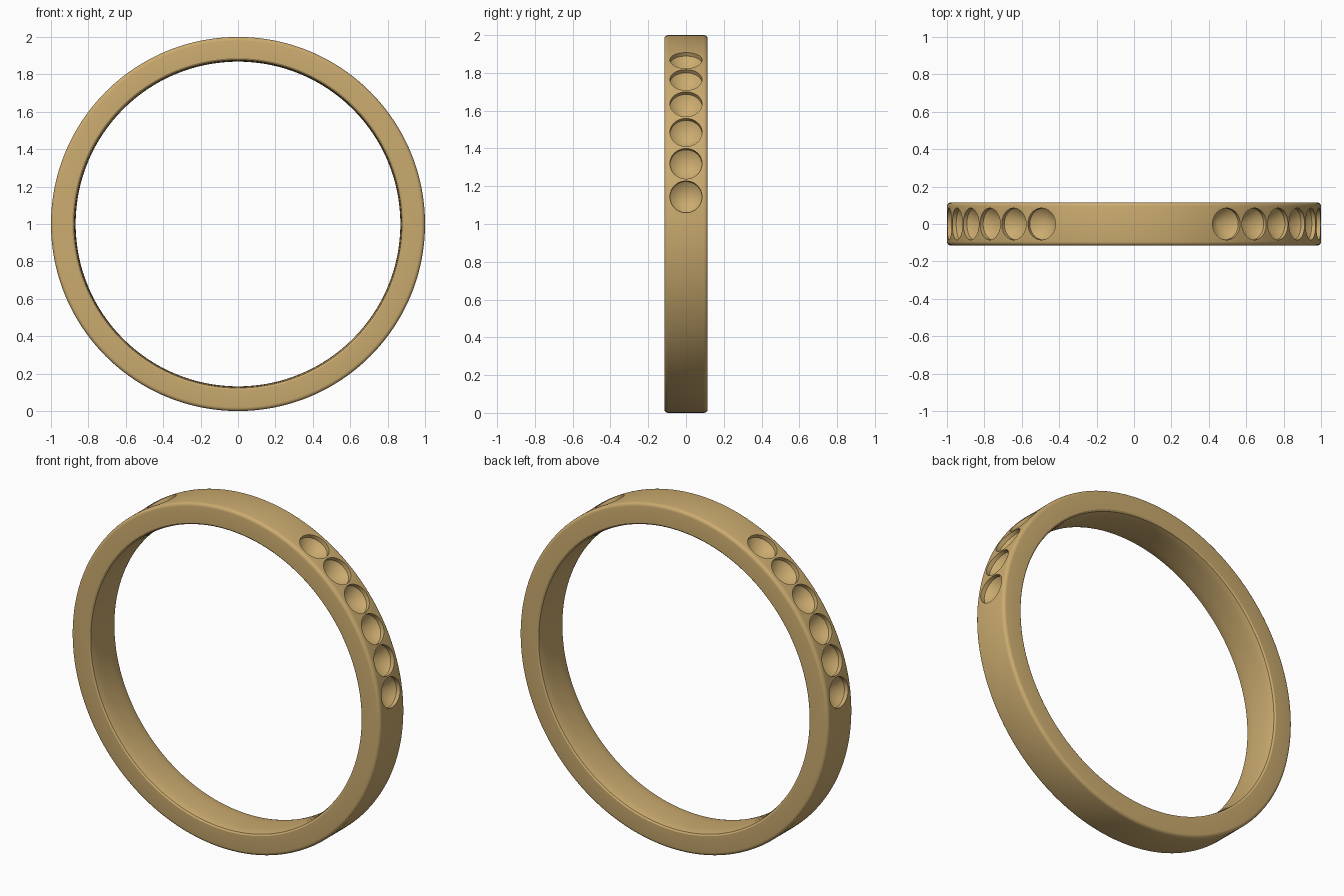
import bpy, bmesh
from math import sin, cos, pi, radians
from mathutils import Matrix, Vector

if "Cube" in bpy.data.objects:
    bpy.data.objects.remove(bpy.data.objects["Cube"])

SEG = 192
CENTER = Vector((0, 0, 1))


def make_object(name, bm):
    bmesh.ops.recalc_face_normals(bm, faces=bm.faces)
    me = bpy.data.meshes.new(name)
    bm.to_mesh(me)
    bm.free()
    ob = bpy.data.objects.new(name, me)
    bpy.context.collection.objects.link(ob)
    return ob


def lathe(bm, profile, seg, matrix, closed):
    """Spin (radius, height) points around the local z axis."""
    rings = []
    for r, h in profile:
        if r == 0:
            rings.append([bm.verts.new(matrix @ Vector((0, 0, h)))] * seg)
        else:
            rings.append([bm.verts.new(matrix @ Vector((r * cos(2 * pi * i / seg), r * sin(2 * pi * i / seg), h)))
                          for i in range(seg)])
    n = len(rings)
    for k in range(n if closed else n - 1):
        a, b = rings[k], rings[(k + 1) % n]
        for i in range(seg):
            j = (i + 1) % seg
            bm.faces.new(list(dict.fromkeys((a[i], a[j], b[j], b[i]))))


# Band: flat outside with rounded corners, softly domed inside
half, fillet = 0.115, 0.02
side = [(1 - fillet + fillet * cos(t * pi / 8), half - fillet + fillet * sin(t * pi / 8)) for t in range(5)]
side += [(0.886, half), (0.877, 0.109), (0.873, 0.095), (0.870, 0.07), (0.868, 0.035)]
profile = side + [(r, -h) for r, h in reversed(side)]
bm = bmesh.new()
lathe(bm, profile, SEG, Matrix.Translation(CENTER) @ Matrix.Rotation(pi / 2, 4, 'X'), True)
band = make_object("ring_band", bm)

# Stone seats: short straight wall ending in a cone, six on each shoulder
bm = bmesh.new()
for i in range(6):
    a = 8.3 + 10.4 * i
    for ang in (radians(a), radians(180 - a)):
        m = Matrix.Translation(CENTER) @ Matrix.Rotation(pi / 2 - ang, 4, 'Y')
        lathe(bm, [(0, 1.05), (0.085, 1.05), (0.085, 0.975), (0, 0.897)], 48, m, False)
cutter = make_object("seat_cutter", bm)
cutter.hide_render = True

mod = band.modifiers.new("seats", 'BOOLEAN')
mod.operation = 'DIFFERENCE'
mod.solver = 'EXACT'
mod.object = cutter
bpy.context.view_layer.objects.active = band
band.select_set(True)
bpy.ops.object.modifier_apply(modifier=mod.name)
bpy.data.objects.remove(cutter)

# Gold finish
gold = bpy.data.materials.new("gold")
gold.diffuse_color = (0.60, 0.41, 0.16, 1)
gold.use_nodes = True
gold.node_tree.nodes["Principled BSDF"].inputs["Base Color"].default_value = gold.diffuse_color
band.data.materials.clear()
band.data.materials.append(gold)
bpy.ops.object.shade_smooth_by_angle(angle=radians(30))
